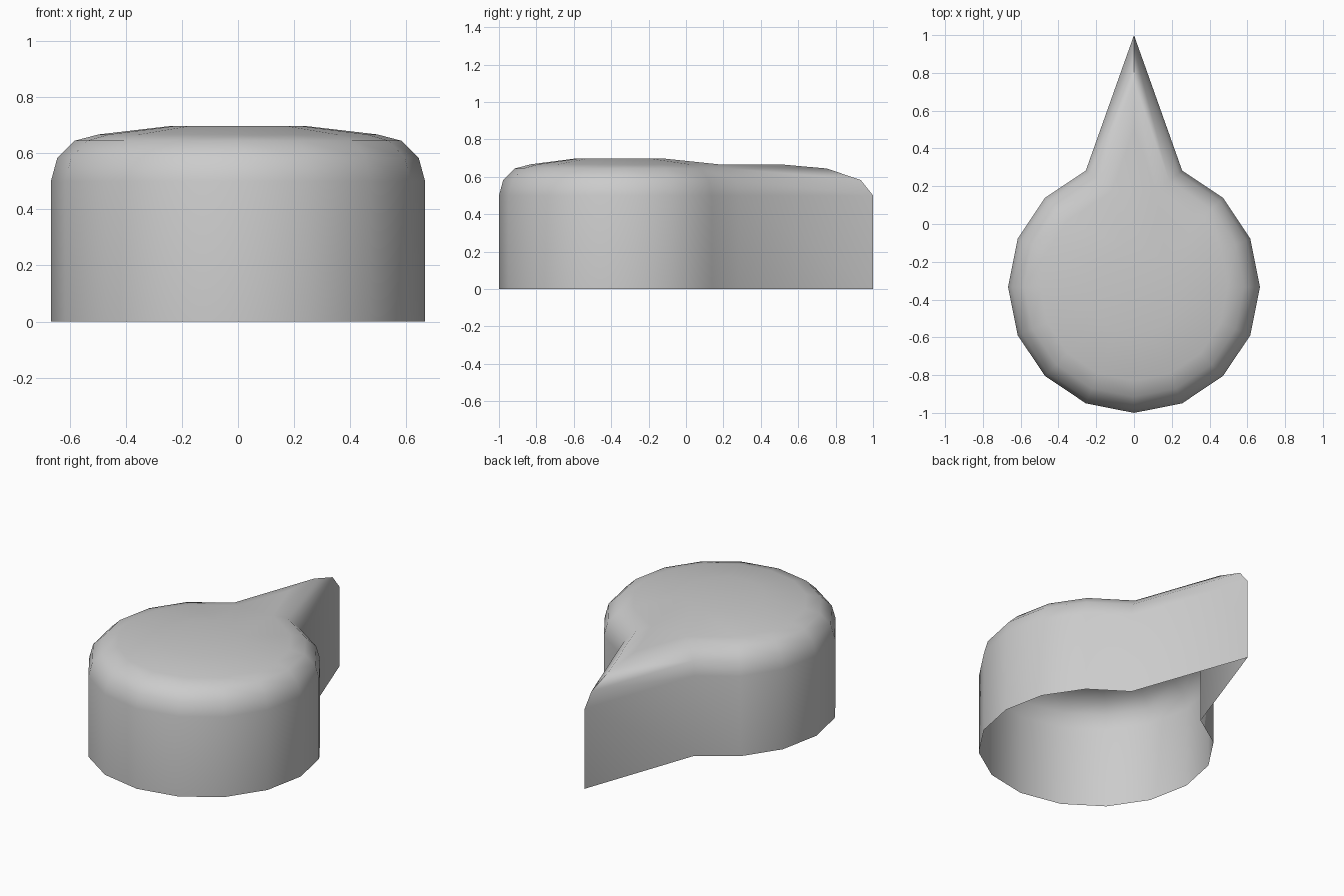
import bpy, bmesh, math
from mathutils import Vector

if "Cube" in bpy.data.objects:
    bpy.data.objects.remove(bpy.data.objects["Cube"])

N, R, CY = 16, 2 / 3, -1 / 3      # round body: sides, radius, centre y
BEVEL, WALL = 1 / 6, 0.5          # rounded rim radius, straight wall height

# Outline: 16-sided circle with its rear vertex pulled out to a pointer (index 0)
outline = [Vector((R * math.sin(2 * math.pi * i / N),
                   CY + R * math.cos(2 * math.pi * i / N))) for i in range(N)]
outline[0] = Vector((0, 1))


def inset(points, d):
    """Mitred inward offset of a clockwise outline."""
    result = []
    for i, p in enumerate(points):
        a = (p - points[i - 1]).normalized()
        b = (points[(i + 1) % len(points)] - p).normalized()
        na, nb = Vector((-a.y, a.x)), Vector((-b.y, b.x))
        result.append(p - (na + nb) * d / (1 + na.dot(nb)))
    return result


bm = bmesh.new()


def ring(points, z):
    return [bm.verts.new((p.x, p.y, z)) for p in points]


def bridge(lower, upper):
    n = len(lower)
    for i in range(n):
        j = (i + 1) % n
        bm.faces.new((lower[i], upper[i], upper[j], lower[j]))


# Open-bottomed wall and rounded rim
rings = [ring(outline, 0)]
for k in range(4):
    t = math.radians(30 * k)
    rim = inset(outline, BEVEL * (1 - math.cos(t)))
    rings.append(ring(rim, WALL + BEVEL * math.sin(t)))
for lower, upper in zip(rings, rings[1:]):
    bridge(lower, upper)

# Flat pointer top
top = rings[-1]
bm.faces.new((top[0], top[1], top[-1]))

# Slightly raised crown on the round part
pivot = Vector((0, -0.38))
crown = ring([pivot + (v.co.xy - pivot) * 0.48 for v in top[1:]], 0.697)
bridge(top[1:], crown)
bm.faces.new(crown)

bmesh.ops.recalc_face_normals(bm, faces=bm.faces)
bm.normal_update()
if max(bm.faces, key=lambda f: f.calc_center_median().z).normal.z < 0:
    bmesh.ops.reverse_faces(bm, faces=bm.faces)

mesh = bpy.data.meshes.new("pointer_knob")
bm.to_mesh(mesh)
bm.free()
knob = bpy.data.objects.new("pointer_knob", mesh)
bpy.context.collection.objects.link(knob)
bpy.context.view_layer.objects.active = knob
knob.select_set(True)
bpy.ops.object.shade_smooth_by_angle(angle=math.radians(50))
